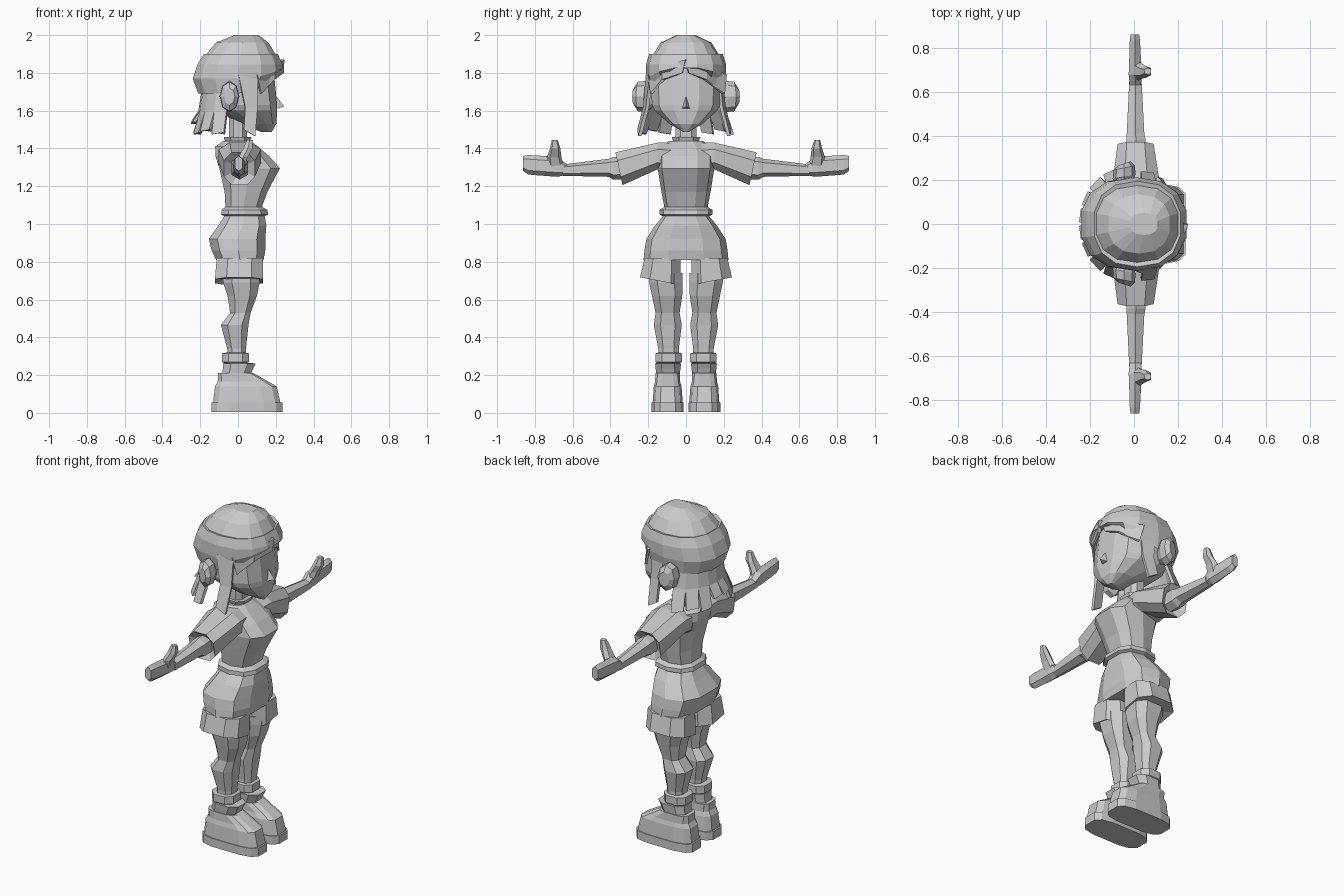
import bpy, math

mat = bpy.data.materials.new("plain grey")
mat.diffuse_color = (0.6, 0.6, 0.6, 1)


def make(name, verts, faces):
    me = bpy.data.meshes.new(name)
    me.from_pydata(verts, [], faces)
    me.materials.append(mat)
    ob = bpy.data.objects.new(name, me)
    bpy.context.collection.objects.link(ob)
    # consistent outward normals
    import bmesh
    bm = bmesh.new()
    bm.from_mesh(me)
    bmesh.ops.recalc_face_normals(bm, faces=bm.faces)
    bm.to_mesh(me)
    bm.free()
    return ob


def loft(name, rings, caps=True):
    n = len(rings[0])
    verts = [p for r in rings for p in r]
    faces = [(i * n + j, i * n + (j + 1) % n, (i + 1) * n + (j + 1) % n, (i + 1) * n + j)
             for i in range(len(rings) - 1) for j in range(n)]
    if caps:
        faces += [tuple(range(n))[::-1], tuple(range(len(verts) - n, len(verts)))]
    return make(name, verts, faces)


def sgn_pow(v, p):
    return math.copysign(abs(v) ** p, v)


def oval(x0, x1, y0, y1, z, n=10, p=0.75, tilt=0.0):
    """Horizontal rounded ring; tilt raises the far +y side."""
    pts = []
    for k in range(n):
        a = 2 * math.pi * (k + 0.5) / n
        c, s = sgn_pow(math.cos(a), p), sgn_pow(math.sin(a), p)
        pts.append(((x0 + x1) / 2 + (x1 - x0) / 2 * c,
                    (y0 + y1) / 2 + (y1 - y0) / 2 * s, z + tilt * s))
    return pts


def arm_ring(ytop, ybot, x0, x1, z0, z1, n=8):
    """Ring around the arm axis, slanted between its top and bottom."""
    pts = []
    for k in range(n):
        a = 2 * math.pi * (k + 0.5) / n
        c, s = sgn_pow(math.cos(a), 0.8), sgn_pow(math.sin(a), 0.8)
        t = (s + 1) / 2
        pts.append(((x0 + x1) / 2 + (x1 - x0) / 2 * c,
                    ybot + (ytop - ybot) * t, z0 + (z1 - z0) * t))
    return pts


def both(name, rings, caps=True):
    for side, s in (("left", 1), ("right", -1)):
        loft(side + "_" + name, [[(x, y * s, z) for x, y, z in r] for r in rings], caps)


def body(name, rows, **kw):
    loft(name, [oval(x0, x1, -w, w, z, **kw) for z, x0, x1, w in rows])


# shirt, with a flared hem
body("shirt", [(1.035, -0.06, 0.13, 0.11), (1.05, -0.095, 0.165, 0.14), (1.075, -0.09, 0.16, 0.14),
               (1.09, -0.07, 0.13, 0.115), (1.17, -0.075, 0.16, 0.13), (1.295, -0.105, 0.228, 0.15),
               (1.36, -0.125, 0.17, 0.15), (1.41, -0.125, 0.11, 0.13), (1.44, -0.08, 0.07, 0.09)])
body("collar", [(1.43, -0.07, 0.065, 0.07), (1.46, -0.08, 0.075, 0.08)], n=8)
body("neck", [(1.42, -0.05, 0.05, 0.06), (1.62, -0.05, 0.05, 0.06)], n=8)

# shorts
body("shorts_hips", [(0.81, -0.12, 0.14, 0.225), (0.86, -0.145, 0.15, 0.22), (0.92, -0.16, 0.15, 0.21),
                     (0.99, -0.11, 0.155, 0.165), (1.045, -0.075, 0.145, 0.12)])
both("shorts_leg", [oval(-0.085, 0.095, 0.06, 0.19, 0.71, n=8),
                    oval(-0.13, 0.14, 0.02, 0.25, 0.697, n=8, tilt=0.022),
                    oval(-0.12, 0.14, 0.025, 0.225, 0.82, n=8)])

# legs
both("leg", [oval(x0, x1, y0, y1, z, n=8) for z, x0, x1, y0, y1 in (
    (0.25, -0.055, 0.04, 0.035, 0.15), (0.34, -0.06, 0.045, 0.035, 0.15),
    (0.465, -0.095, 0.06, 0.018, 0.175), (0.53, -0.045, 0.07, 0.03, 0.165),
    (0.62, -0.06, 0.105, 0.015, 0.185), (0.69, -0.085, 0.12, 0.012, 0.2),
    (0.74, -0.085, 0.12, 0.012, 0.2))])
both("sock_band", [oval(x0, x1, y0, y1, z, n=8) for z, x0, x1, y0, y1 in (
    (0.255, -0.06, 0.04, 0.04, 0.15), (0.27, -0.09, 0.062, 0.018, 0.165),
    (0.315, -0.09, 0.062, 0.018, 0.165), (0.32, -0.06, 0.04, 0.04, 0.15))])
both("boot_collar", [oval(x0, x1, y0, y1, z, n=8) for z, x0, x1, y0, y1 in (
    (0.20, -0.09, 0.07, 0.03, 0.16), (0.235, -0.085, 0.085, 0.025, 0.165),
    (0.262, -0.085, 0.1, 0.022, 0.168), (0.265, -0.05, 0.04, 0.04, 0.15))])

# shoes: sole, then an upper sloping down to the toe
both("sole", [oval(-0.145, 0.238, 0.012, 0.183, z, n=12, p=0.55) for z in (0.005, 0.055)])
upper = [oval(-0.135, 0.228, 0.016, 0.178, 0.055, n=12, p=0.55),
         oval(-0.125, 0.208, 0.022, 0.172, 0.14, n=12, p=0.55),
         oval(-0.11, 0.165, 0.03, 0.165, 0.165, n=12, p=0.55),
         oval(-0.108, 0.085, 0.032, 0.163, 0.21, n=12, p=0.6)]
both("shoe_upper", upper)

# sleeves, arms, hands
both("sleeve", [arm_ring(0.07, 0.10, -0.11, 0.12, 1.27, 1.435),
                arm_ring(0.15, 0.15, -0.11, 0.13, 1.285, 1.435),
                arm_ring(0.375, 0.335, -0.08, 0.095, 1.20, 1.385),
                arm_ring(0.33, 0.31, -0.03, 0.05, 1.25, 1.34)])
both("arm", [arm_ring(y, y, x0, x1, z0, z1, 6) for y, x0, x1, z0, z1 in (
    (0.28, -0.04, 0.055, 1.235, 1.36), (0.385, -0.04, 0.058, 1.235, 1.355),
    (0.41, -0.038, 0.052, 1.25, 1.345), (0.65, -0.025, 0.038, 1.255, 1.315))])
both("hand", [arm_ring(y, y, x0, x1, z0, z1, 6) for y, x0, x1, z0, z1 in (
    (0.63, -0.022, 0.035, 1.26, 1.315), (0.68, -0.028, 0.04, 1.25, 1.355),
    (0.75, -0.025, 0.035, 1.255, 1.36), (0.835, -0.022, 0.03, 1.262, 1.365),
    (0.862, -0.018, 0.026, 1.28, 1.36))])
both("thumb", [oval(x0, x1, y0, y1, z, n=6) for z, x0, x1, y0, y1 in (
    (1.30, -0.015, 0.035, 0.645, 0.73), (1.355, 0.0, 0.055, 0.66, 0.735),
    (1.40, 0.025, 0.08, 0.665, 0.72), (1.445, 0.045, 0.08, 0.68, 0.71))])

# head with pointed chin, and nose
body("head", [(1.488, 0.12, 0.18, 0.015), (1.53, 0.02, 0.205, 0.09), (1.60, -0.12, 0.212, 0.17),
              (1.63, -0.15, 0.212, 0.185), (1.75, -0.18, 0.20, 0.19), (1.86, -0.16, 0.19, 0.175),
              (1.92, -0.1, 0.13, 0.12)], n=12)
make("nose", [(0.205, -0.022, 1.61), (0.205, 0.022, 1.61), (0.2, 0, 1.68), (0.245, 0, 1.622)],
     [(0, 1, 3), (1, 2, 3), (2, 0, 3), (0, 2, 1)])

# ears: thick discs facing sideways
both("ear", [[(-0.045 + 0.052 * r * math.cos(k * math.pi / 4),
               y + 0.01 * math.cos(k * math.pi / 4),
               1.675 + 0.082 * r * math.sin(k * math.pi / 4)) for k in range(8)]
             for y, r in ((0.165, 0.6), (0.215, 1.0), (0.255, 0.95), (0.275, 0.55))])


# hair cap: lower edge rises over the face, with a step above the band
def hair_ring(x0, x1, w, z, lift=0.0):
    return [(x, y, z + lift * max(0.0, math.cos(2 * math.pi * (k + 0.5) / 14)) ** 2)
            for k, (x, y, _) in enumerate(oval(x0, x1, -w, w, z, n=14, p=0.85))]


loft("hair_cap", [hair_ring(-0.17, 0.18, 0.17, 1.74, 0.12), hair_ring(-0.215, 0.215, 0.198, 1.69, 0.14),
                  hair_ring(-0.245, 0.245, 0.212, 1.77, 0.06), hair_ring(-0.22, 0.24, 0.212, 1.845),
                  hair_ring(-0.185, 0.215, 0.195, 1.90), hair_ring(-0.175, 0.205, 0.175, 1.895),
                  hair_ring(-0.12, 0.165, 0.135, 1.96), hair_ring(-0.02, 0.11, 0.05, 2.0)])


def strip(name, top, mid, low):
    """Thin hanging lock; each level is a pair of (x, y, z) edge points."""
    rows = []
    for a, b in (top, mid, low):
        d = math.hypot(b[0] - a[0], b[1] - a[1])
        nx, ny = (b[1] - a[1]) / d * 0.018, -(b[0] - a[0]) / d * 0.018
        rows.append([a, b, (b[0] - nx, b[1] - ny, b[2]), (a[0] - nx, a[1] - ny, a[2])])
    loft(name, rows)


# back hair: strips around the nape with jagged ends
def nape(deg, rx, ry, z):
    a = math.radians(deg)
    return (-0.03 + rx * math.cos(a), ry * math.sin(a), z)


edges = [100, 122, 143, 162, 180, 198, 217, 238, 260]
tips = [1.475, 1.49, 1.475, 1.53, 1.53, 1.475, 1.49, 1.475]
for i, tip in enumerate(tips):
    a, b = edges[i], edges[i + 1]
    strip("back_hair_%d" % (i + 1),
          (nape(a, 0.15, 0.185, 1.78), nape(b, 0.15, 0.185, 1.78)),
          (nape(a, 0.18, 0.215, 1.6), nape(b, 0.18, 0.215, 1.6)),
          (nape(a + 2, 0.22, 0.26, tip), nape(b - 2, 0.22, 0.26, tip + 0.01)))

# side locks framing the face
for side, s in (("left", 1), ("right", -1)):
    pts = [[(x, y * s, z) for x, y, z in row] for row in (
        ((0.10, 0.175, 1.79), (0.0, 0.195, 1.79)),
        ((0.10, 0.195, 1.62), (0.035, 0.21, 1.62)),
        ((0.09, 0.235, 1.465), (0.03, 0.24, 1.50)))]
    strip(side + "_side_lock", *pts)
    # fringe swept from the parting to the temple
    strip(side + "_fringe", *[[(x, y * s, z) for x, y, z in row] for row in (
        ((0.228, 0.0, 1.87), (0.225, 0.015, 1.80)),
        ((0.2, 0.11, 1.84), (0.195, 0.11, 1.765)),
        ((0.10, 0.2, 1.79), (0.125, 0.19, 1.69)))])
